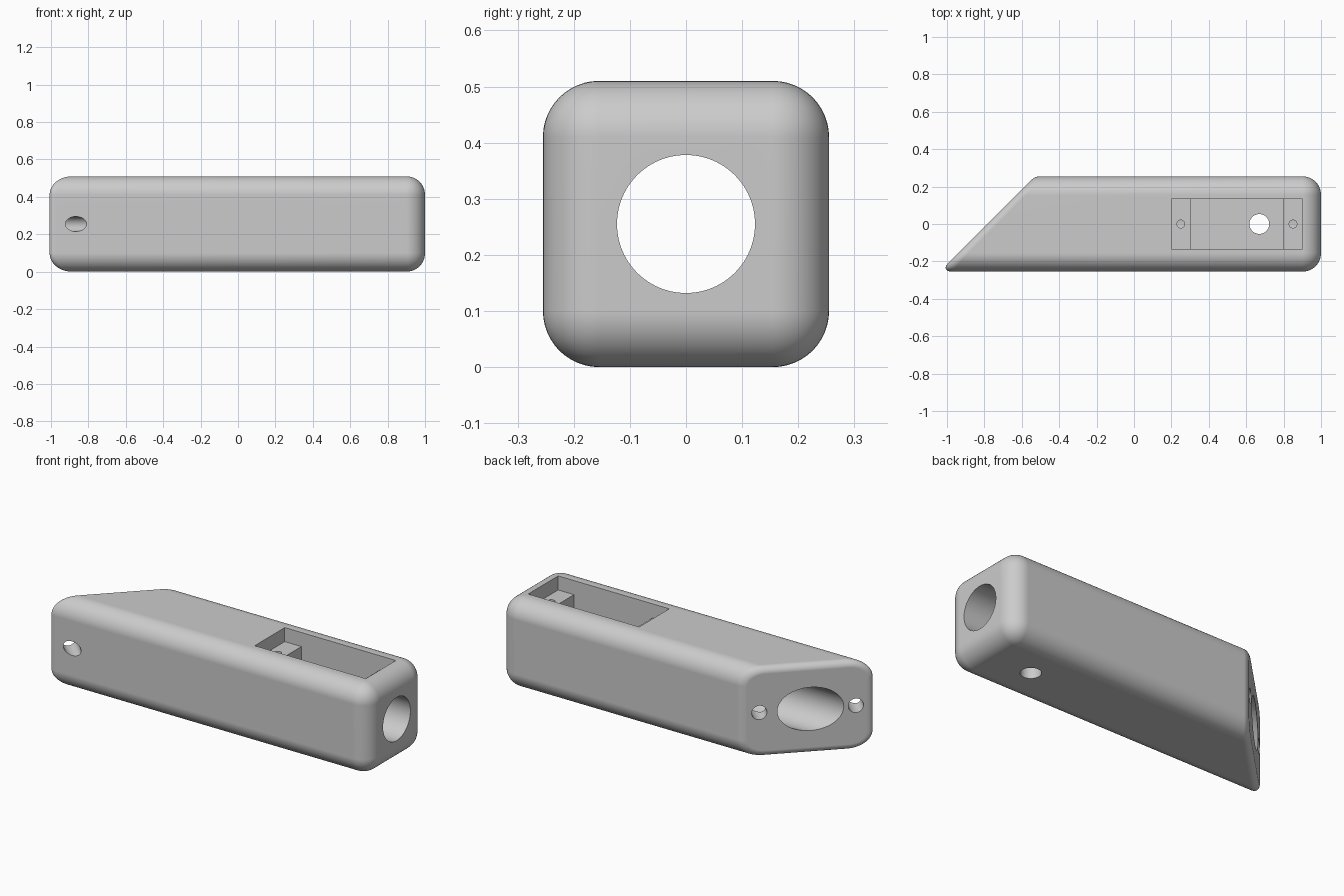
import bpy, bmesh, math
from mathutils import Vector

if "Cube" in bpy.data.objects:
    bpy.data.objects.remove(bpy.data.objects["Cube"], do_unlink=True)

HALF = 0.255            # half of the square section, also the bore height
ROUND = 0.1             # radius of the long edges and the right end
CUT_X = -0.785          # where the slanted end crosses the centre line
LEDGE, FLOOR = 0.43, 0.12

grey = bpy.data.materials.new("plain grey")
grey.use_nodes = True
grey.diffuse_color = (0.6, 0.6, 0.6, 1)
grey.node_tree.nodes["Principled BSDF"].inputs["Base Color"].default_value = grey.diffuse_color


def make_object(name, bm):
    bmesh.ops.recalc_face_normals(bm, faces=bm.faces)
    mesh = bpy.data.meshes.new(name)
    bm.to_mesh(mesh)
    bm.free()
    mesh.materials.append(grey)
    obj = bpy.data.objects.new(name, mesh)
    bpy.context.collection.objects.link(obj)
    return obj


def rod(name, start, end, radius, sides=64):
    """Cylinder between two points."""
    start, end = Vector(start), Vector(end)
    axis = end - start
    bm = bmesh.new()
    bmesh.ops.create_cone(bm, cap_ends=True, segments=sides, radius1=radius,
                          radius2=radius, depth=axis.length)
    bm.transform(axis.to_track_quat('Z', 'Y').to_matrix().to_4x4())
    bmesh.ops.translate(bm, verts=bm.verts, vec=(start + end) / 2)
    return make_object(name, bm)


def pocket(name):
    """Stepped slot: a shallow ledge at each end and a deep middle."""
    profile = [(0.2, 0.6), (0.2, LEDGE), (0.305, LEDGE), (0.305, FLOOR),
               (0.8, FLOOR), (0.8, LEDGE), (0.9, LEDGE), (0.9, 0.6)]
    bm = bmesh.new()
    face = bm.faces.new([bm.verts.new((x, -0.135, z)) for x, z in profile])
    swept = bmesh.ops.extrude_face_region(bm, geom=[face])["geom"]
    bmesh.ops.translate(bm, vec=(0, 0.27, 0),
                        verts=[g for g in swept if isinstance(g, bmesh.types.BMVert)])
    return make_object(name, bm)


# Rounded bar, overlong on the left, then sliced at 45 degrees
bm = bmesh.new()
bmesh.ops.create_cube(bm, size=1)
bmesh.ops.scale(bm, vec=(2.5, 2 * HALF, 2 * HALF), verts=bm.verts)
bmesh.ops.translate(bm, vec=(-0.25, 0, HALF), verts=bm.verts)
bmesh.ops.bevel(bm, geom=bm.edges[:], offset=ROUND, segments=12,
                profile=0.5, affect='EDGES')
cut = bmesh.ops.bisect_plane(bm, geom=bm.verts[:] + bm.edges[:] + bm.faces[:],
                             plane_co=(CUT_X, 0, HALF), plane_no=(-1, 1, 0),
                             clear_outer=True)["geom_cut"]
rim = [g for g in cut if isinstance(g, bmesh.types.BMEdge)]
bmesh.ops.edgeloop_fill(bm, edges=rim)
bmesh.ops.recalc_face_normals(bm, faces=bm.faces)
# Small rounding around the slanted face
bmesh.ops.bevel(bm, geom=rim, offset=0.052, offset_type='WIDTH', segments=8,
                profile=0.5, affect='EDGES', clamp_overlap=False)
body = make_object("handle_body", bm)


def slanted(name, y, back, depth):
    """Rod square to the slanted face, meeting it at the given y."""
    x, s = CUT_X + y, math.sqrt(0.5)
    return rod(name, (x - back * s, y + back * s, HALF),
               (x + depth * s, y - depth * s, HALF), 0.04, 48)


# Bore, switch pocket, drain hole, screw holes and the two end holes
cutters = [
    rod("bore_cutter", (-1.5, 0, HALF), (1.5, 0, HALF), 0.123, 96),
    pocket("pocket_cutter"),
    rod("drain_cutter", (0.67, 0, -0.1), (0.67, 0, 0.2), 0.053),
    slanted("through_hole_cutter", -0.168, 0.2, 0.4),
    slanted("blind_hole_cutter", 0.19, 0.1, 0.13),
]
for x in (0.25, 0.85):
    cutters.append(rod("screw_hole_cutter", (x, 0, 0.36), (x, 0, 0.5), 0.021, 32))

bpy.context.view_layer.objects.active = body
for obj in bpy.context.selected_objects:
    obj.select_set(False)
body.select_set(True)
for cutter in cutters:
    cutter.hide_render = True
    mod = body.modifiers.new("cut", 'BOOLEAN')
    mod.operation, mod.solver, mod.object = 'DIFFERENCE', 'EXACT', cutter
    bpy.ops.object.modifier_apply(modifier=mod.name)
    bpy.data.objects.remove(cutter, do_unlink=True)

# Smooth fillets with crisp openings
bpy.ops.object.shade_smooth_by_angle(angle=math.radians(30))
normals = body.modifiers.new("even_normals", 'WEIGHTED_NORMAL')
normals.keep_sharp = True
